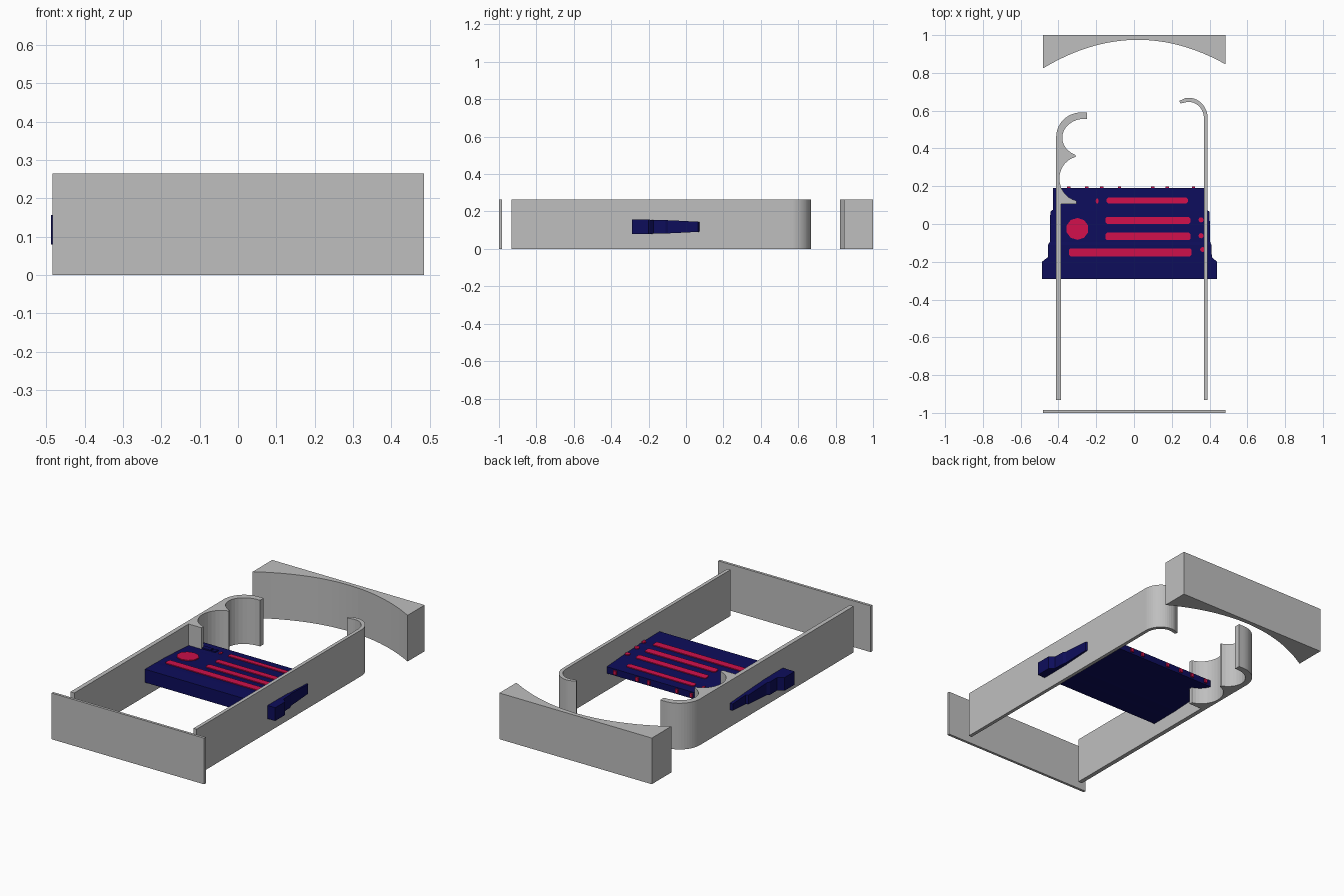
import bpy, bmesh, math

if "Cube" in bpy.data.objects:
    bpy.data.objects.remove(bpy.data.objects["Cube"])

H = 0.265       # wall height
ZC = 0.118      # mid height of the blue deck


def material(name, rgb):
    m = bpy.data.materials.new(name)
    m.diffuse_color = (*rgb, 1)
    m.use_nodes = True
    m.node_tree.nodes["Principled BSDF"].inputs["Base Color"].default_value = m.diffuse_color
    return m


GREY = material("light grey", (0.52, 0.52, 0.52))
NAVY = material("navy blue", (0.004, 0.004, 0.105))
RED = material("crimson", (0.62, 0.005, 0.07))


def finish(bm, name, mat):
    bmesh.ops.recalc_face_normals(bm, faces=bm.faces)
    me = bpy.data.meshes.new(name)
    bm.to_mesh(me)
    bm.free()
    ob = bpy.data.objects.new(name, me)
    me.materials.append(mat)
    bpy.context.collection.objects.link(ob)
    return ob


def prism(name, pts, bottom, top, mat):
    """Extrude an xy outline; bottom and top are functions of y."""
    bm = bmesh.new()
    lo = [bm.verts.new((x, y, bottom(y))) for x, y in pts]
    hi = [bm.verts.new((x, y, top(y))) for x, y in pts]
    bm.faces.new(lo)
    bm.faces.new(hi)
    n = len(pts)
    for i in range(n):
        j = (i + 1) % n
        bm.faces.new((lo[i], lo[j], hi[j], hi[i]))
    return finish(bm, name, mat)


def wall(name, pts):
    return prism(name, pts, lambda y: 0, lambda y: H, GREY)


def box(name, x0, x1, y0, y1, z0, z1, mat):
    pts = [(x0, y0), (x1, y0), (x1, y1), (x0, y1)]
    return prism(name, pts, lambda y: z0, lambda y: z1, mat)


def arc(cx, cy, rx, ry, a0, a1, n=14):
    out = []
    for i in range(n + 1):
        a = math.radians(a0 + (a1 - a0) * i / n)
        out.append((cx + rx * math.cos(a), cy + ry * math.sin(a)))
    return out


# Front plate and curved back block
wall("front_plate", [(-0.483, -1), (0.485, -1), (0.485, -0.985), (-0.483, -0.985)])
curve = []
for i in range(25):
    x = -0.483 + 0.968 * i / 24
    curve.append((x, 0.975 - 0.6 * (x - 0.02) ** 2))
wall("back_arch", curve + [(0.485, 1), (-0.483, 1)])

# Left wall with two scooped hooks
left = [(-0.412, -0.932), (-0.387, -0.932), (-0.387, 0.105), (-0.305, 0.105), (-0.305, 0.12)]
left += arc(-0.285, 0.24, 0.11, 0.118, 258, 105)
left += [(-0.308, 0.358)]
left += arc(-0.262, 0.457, 0.118, 0.1, 245, 88)
left += [(-0.25, 0.557), (-0.25, 0.59)]
left += arc(-0.282, 0.46, 0.13, 0.13, 90, 180)
wall("left_wall", left)

# Right wall with a thin hook
right = [(0.39, -0.932)] + arc(0.29, 0.56, 0.1, 0.108, 0, 100)
right += [(0.24, 0.652), (0.246, 0.638)]
right += arc(0.29, 0.56, 0.08, 0.086, 105, 0) + [(0.37, -0.932)]
wall("right_wall", right)

# Blue deck: rows of (y, left x, right x, half thickness)
ROWS = [(-0.29, -0.487, 0.439, 0.038), (-0.2, -0.487, 0.439, 0.038),
        (-0.175, -0.455, 0.412, 0.037), (-0.11, -0.455, 0.410, 0.037),
        (-0.095, -0.445, 0.403, 0.035), (-0.03, -0.445, 0.402, 0.032),
        (0.065, -0.443, 0.400, 0.027), (0.075, -0.43, 0.384, 0.026),
        (0.19, -0.43, 0.38, 0.019)]
bm = bmesh.new()
rings = []
for y, xl, xr, h in ROWS:
    rings.append([bm.verts.new(c) for c in ((xl, y, ZC - h), (xr, y, ZC - h),
                                            (xr, y, ZC + h), (xl, y, ZC + h))])
for a, b in zip(rings, rings[1:]):
    for i in range(4):
        j = (i + 1) % 4
        bm.faces.new((a[i], a[j], b[j], b[i]))
bm.faces.new(rings[0])
bm.faces.new(rings[-1])
finish(bm, "deck", NAVY)


def deck_top(y):
    for (y0, _, _, h0), (y1, _, _, h1) in zip(ROWS, ROWS[1:]):
        if y <= y1:
            return ZC + h0 + (h1 - h0) * (y - y0) / (y1 - y0)
    return ZC + ROWS[-1][3]


def plate(name, pts, mat, up=0.005):
    return prism(name, pts, lambda y: deck_top(y) - 0.003,
                 lambda y: deck_top(y) + up, mat)


# Long red stripes with clipped corners
for x0, x1, y0, y1 in [(-0.145, 0.285, 0.108, 0.14), (-0.15, 0.298, 0.0, 0.038),
                       (-0.15, 0.298, -0.086, -0.046), (-0.345, 0.305, -0.171, -0.129)]:
    c = 0.008
    plate("red_stripe", [(x0 + c, y0), (x1 - c, y0), (x1, y0 + c), (x1, y1 - c),
                         (x1 - c, y1), (x0 + c, y1), (x0, y1 - c), (x0, y0 + c)], RED)

# Round red pad
plate("red_pad", arc(-0.3, -0.026, 0.06, 0.058, 18, 342, 9), RED)

# Small raised bits beside the left hook, and studs at the right edge
for x, w in [(-0.285, 0.03), (-0.235, 0.012)]:
    plate("blue_tab", [(x - w, 0.11), (x + w, 0.11), (x + w, 0.14), (x - w, 0.14)], NAVY, 0.007)
plate("small_stud", arc(-0.195, 0.122, 0.008, 0.015, 0, 300, 5), RED)
for x, y in [(0.355, 0.022), (0.355, -0.062), (0.364, -0.135)]:
    plate("edge_stud", arc(x, y, 0.014, 0.014, 0, 315, 7), RED, 0.006)

# Red studs along the back edge
for x in (-0.345, -0.25, -0.17, -0.077, 0.1, 0.175, 0.315):
    box("back_stud", x - 0.009, x + 0.009, 0.185, 0.199, ZC - 0.01, ZC + 0.012, RED)
